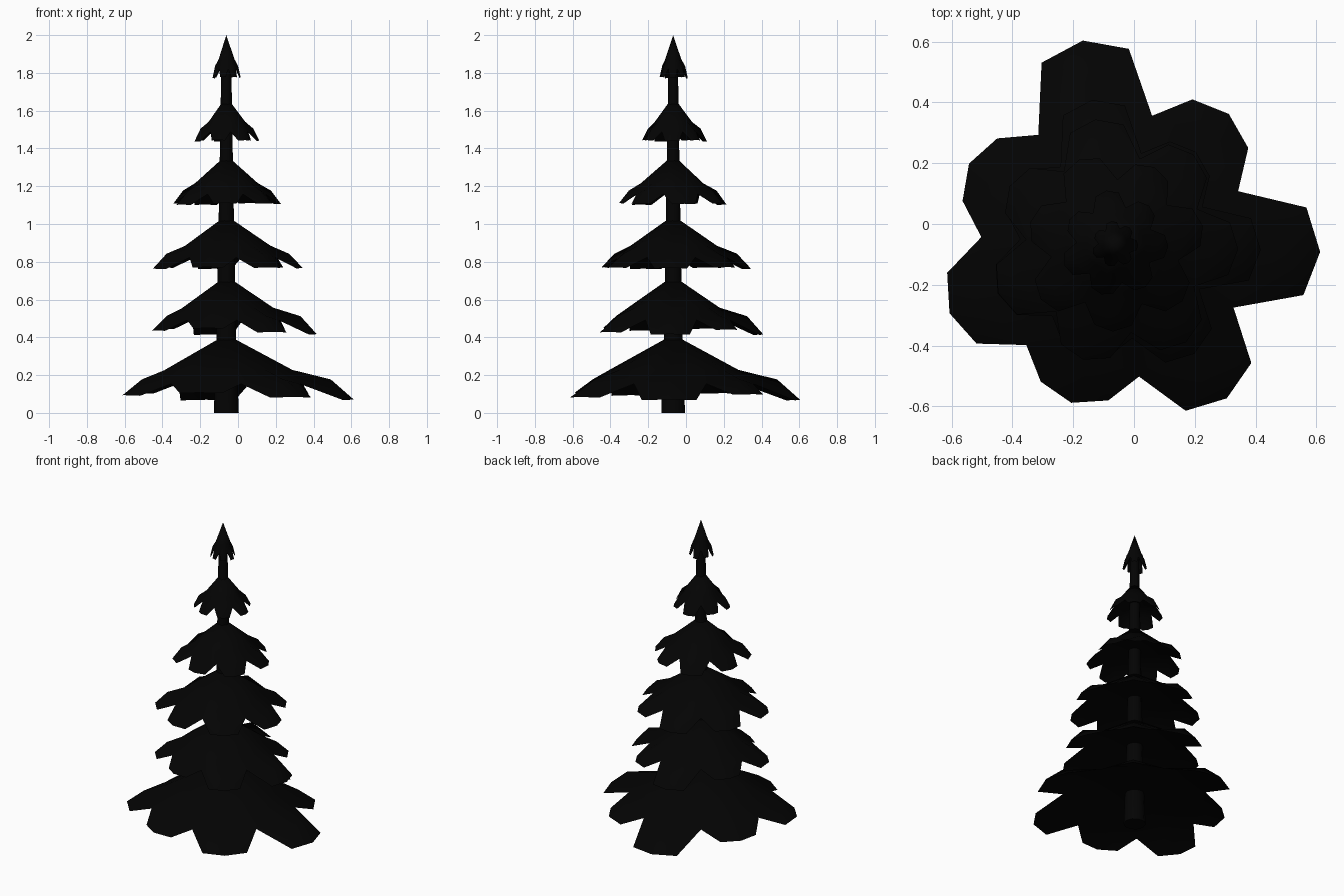
import bpy, bmesh
from math import radians, cos, sin

if "Cube" in bpy.data.objects:
    bpy.data.objects.remove(bpy.data.objects["Cube"])

CX, CY = -0.062, -0.068   # trunk axis


def material(name, c):
    m = bpy.data.materials.new(name)
    m.diffuse_color = (c, c, c, 1)
    m.use_nodes = True
    m.node_tree.nodes["Principled BSDF"].inputs["Base Color"].default_value = m.diffuse_color
    return m


DARK = material("dark_needles", 0.001)
BARK = material("dark_bark", 0.001)


def finish(bm, name, mat):
    bmesh.ops.recalc_face_normals(bm, faces=bm.faces)
    me = bpy.data.meshes.new(name)
    bm.to_mesh(me)
    bm.free()
    me.materials.append(mat)
    ob = bpy.data.objects.new(name, me)
    ob.location = (CX, CY, 0)
    bpy.context.collection.objects.link(ob)
    bpy.ops.object.select_all(action='DESELECT')
    ob.select_set(True)
    bpy.context.view_layer.objects.active = ob
    bpy.ops.object.shade_smooth_by_angle(angle=radians(45))
    return ob


# Trunk: tapered column made of stacked rings
bm = bmesh.new()
rings = []
for z, r in [(0, .066), (.4, .052), (1.0, .041), (1.5, .032), (1.88, .026)]:
    rings.append([bm.verts.new((r * cos(radians(36 * i)), r * sin(radians(36 * i)), z)) for i in range(10)])
for a, b in zip(rings, rings[1:]):
    for i in range(10):
        bm.faces.new((a[i], a[(i + 1) % 10], b[(i + 1) % 10], b[i]))
bm.faces.new(rings[0][::-1])
bm.faces.new(rings[-1])
finish(bm, "trunk", BARK)


def branch_tier(name, top, drop, lobes):
    """Closed drooping skirt of leaf-like boughs; lobes = [(angle, reach)], counterclockwise."""
    bm = bmesh.new()
    n = len(lobes)
    mean = sum(r for _, r in lobes) / n

    def vert(ang, r, f):
        a = radians(ang)
        return bm.verts.new((r * cos(a), r * sin(a), top - drop * f))

    apex = vert(0, 0, 0)
    base = vert(0, 0, .60)
    ridge, shoulder, under, inner, valley, left, tip, right = ([] for _ in range(8))
    for i, (a, r) in enumerate(lobes):
        nxt = lobes[(i + 1) % n][0]
        mid = a + ((nxt - a) % 360) / 2
        edge = .5 + .5 * r / mean
        inner.append(vert(mid, .54 * mean, .56))
        valley.append(vert(mid, .73 * mean, .78))
        ridge.append(vert(a, .58 * mean, .56))
        shoulder.append(vert(a, .82 * r, .71))
        under.append(vert(a, .72 * r, .75))
        right.append(vert(a - 13, .95 * r, .98 * edge))
        tip.append(vert(a, r, .97 * edge))
        left.append(vert(a + 13, .95 * r, .98 * edge))
    for i in range(n):
        p = i - 1
        u, s = under[i], shoulder[i]
        for f in ((apex, inner[p], ridge[i]), (apex, ridge[i], inner[i]),
                  (inner[p], valley[p], ridge[i]), (ridge[i], valley[i], inner[i]),
                  (valley[p], s, ridge[i]), (ridge[i], s, valley[i]),
                  (valley[p], right[i], s), (s, left[i], valley[i]),
                  (right[i], tip[i], s), (s, tip[i], left[i]),
                  # underside
                  (base, u, valley[p]), (base, valley[i], u),
                  (u, right[i], valley[p]), (u, valley[i], left[i]),
                  (u, tip[i], right[i]), (u, left[i], tip[i])):
            bm.faces.new(f)
    return finish(bm, name, DARK)


angles = [-157.5, -105.5, -54, -2, 49, 99, 151]
wide = [.59, .54, .625, .675, .57, .68, .55]
even = [1.03, .97, .98, 1.0, .97, 1.03, .98]

# Tiers from bottom to top: (apex height, drop, reaches, turn)
tiers = [
    (.415, .335, wide, 0),
    (.725, .30, [r * .71 for r in wide], 0),
    (1.045, .285, [r * .405 for r in even], 0),
    (1.365, .265, [r * .295 for r in even], 14),
    (1.675, .24, [r * .175 for r in even], 0),
    (2.0, .23, [r * .076 for r in even], 0),
]
for k, (top, drop, reach, turn) in enumerate(tiers):
    branch_tier(f"branch_tier_{k + 1}", top, drop,
                [(a + turn, r) for a, r in zip(angles, reach)])
